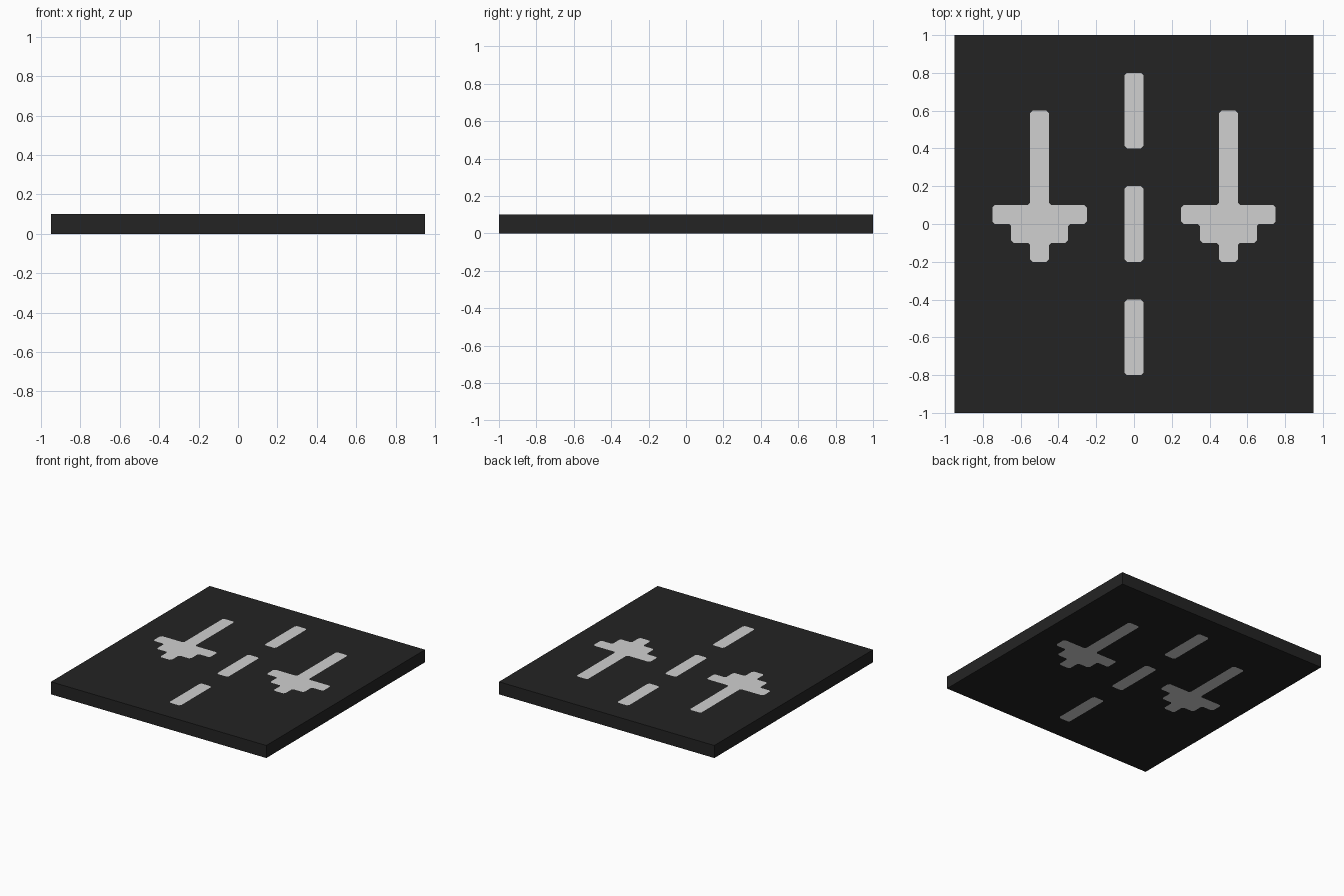
import bpy, bmesh

if "Cube" in bpy.data.objects:
    bpy.data.objects.remove(bpy.data.objects["Cube"])

W, L, H, STEP = 1.9, 2.0, 0.1, 0.1


def material(name, value):
    m = bpy.data.materials.new(name)
    m.diffuse_color = (value, value, value, 1)
    m.use_nodes = True
    m.node_tree.nodes["Principled BSDF"].inputs["Base Color"].default_value = m.diffuse_color
    return m


def is_marking(x, y):
    # dashed centre line
    if abs(x) < 0.05:
        return any(abs(y - c) < 0.2 for c in (-0.6, 0.0, 0.6))
    # lane arrows, mirrored left and right, stepped head pointing to the front
    d = abs(abs(x) - 0.5)
    if y > 0.1:
        return d < 0.05 and y < 0.6
    if y > 0.0:
        return d < 0.25
    if y > -0.1:
        return d < 0.15
    return d < 0.05 and y > -0.2


# road slab
bm = bmesh.new()
bmesh.ops.create_cube(bm, size=1)
for v in bm.verts:
    v.co = (v.co.x * W, v.co.y * L, (v.co.z + 0.5) * H)

# cut the slab into square cells so markings are flush faces
for axis, size in ((0, W), (1, L)):
    normal = [0, 0, 0]
    normal[axis] = 1
    for i in range(1, round(size / STEP)):
        point = [0, 0, 0]
        point[axis] = -size / 2 + i * STEP
        bmesh.ops.bisect_plane(bm, geom=bm.verts[:] + bm.edges[:] + bm.faces[:],
                               plane_co=point, plane_no=normal)

# paint the cells on top and underside
bm.normal_update()
for f in bm.faces:
    c = f.calc_center_median()
    f.material_index = int(abs(f.normal.z) > 0.5 and is_marking(c.x, c.y))

# clip outer corners and fill inner corners of the markings
count = {v: sum(f.material_index for f in v.link_faces) for v in bm.verts}
for n, mat in ((1, 0), (3, 1)):
    corners = [v for v, k in count.items() if k == n]
    res = bmesh.ops.bevel(bm, geom=corners, offset=13, offset_type='PERCENT',
                          segments=1, profile=0.5, affect='VERTICES', material=mat)
    for f in res['faces']:
        if f.calc_area() < 0.002:
            f.material_index = mat

mesh = bpy.data.meshes.new("road_slab")
bm.to_mesh(mesh)
bm.free()
mesh.materials.append(material("asphalt", 0.0175))
mesh.materials.append(material("road_paint", 0.63))
bpy.context.collection.objects.link(bpy.data.objects.new("road_slab", mesh))
